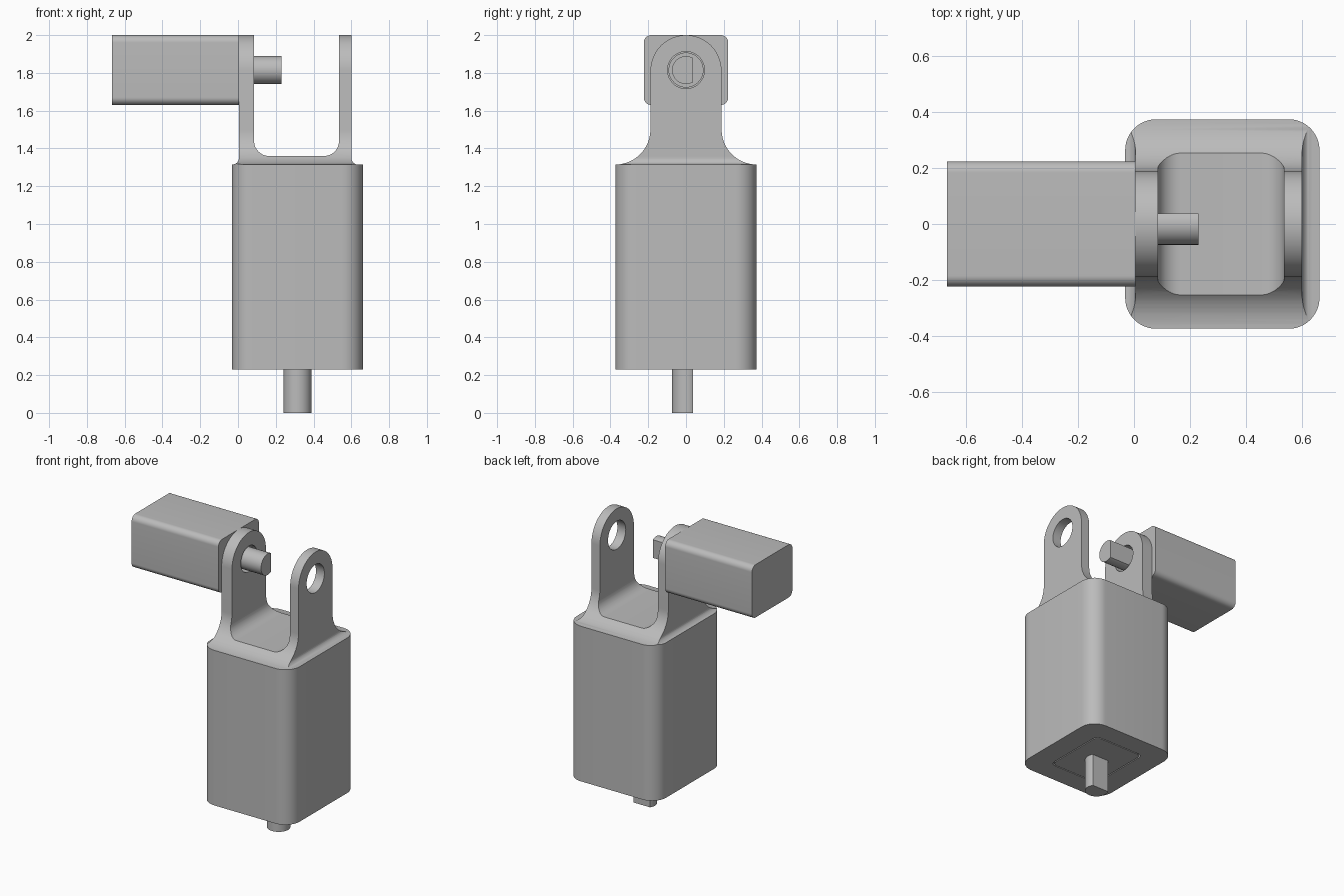
import bpy, math
from mathutils import Vector

if "Cube" in bpy.data.objects:
    bpy.data.objects.remove(bpy.data.objects["Cube"])

grey = bpy.data.materials.new("plain_grey")
grey.use_nodes = True
colour = (0.5, 0.5, 0.5, 1)
grey.diffuse_color = colour
grey.node_tree.nodes["Principled BSDF"].inputs["Base Color"].default_value = colour


def arc(u, v, r, start, end, n=12):
    """Points on a circular arc, angles in degrees."""
    angles = [math.radians(start + (end - start) * i / n) for i in range(n + 1)]
    return [(u + r * math.cos(a), v + r * math.sin(a)) for a in angles]


def circle(u, v, r, n=48):
    return arc(u, v, r, 0, 360, n)[:-1]


def rounded(u, v, w, h, r):
    """Rounded rectangle profile centred on u, v."""
    a, b = w / 2 - r, h / 2 - r
    return (arc(u + a, v + b, r, 0, 90) + arc(u - a, v + b, r, 90, 180)
            + arc(u - a, v - b, r, 180, 270) + arc(u + a, v - b, r, 270, 360))


def d_shape(u, v, r, flat):
    """Circle with its +u side cut flat."""
    t = math.degrees(math.acos(flat / r))
    return arc(u, v, r, t, 360 - t, 32)


def prism(name, profile, axis, lo, hi):
    """Extrude a profile along x (y,z), y (x,z) or z (x,y)."""
    place = {"x": lambda u, v, t: (t, u, v),
             "y": lambda u, v, t: (u, t, v),
             "z": lambda u, v, t: (u, v, t)}[axis]
    n = len(profile)
    verts = [Vector(place(u, v, t)) for t in (lo, hi) for u, v in profile]
    faces = [tuple(range(n)), tuple(range(n, 2 * n))]
    faces += [(i, (i + 1) % n, n + (i + 1) % n, n + i) for i in range(n)]
    mesh = bpy.data.meshes.new(name)
    mesh.from_pydata(verts, [], faces)
    mesh.materials.append(grey)
    obj = bpy.data.objects.new(name, mesh)
    bpy.context.collection.objects.link(obj)
    activate(obj)
    bpy.ops.object.mode_set(mode="EDIT")
    bpy.ops.mesh.select_all(action="SELECT")
    bpy.ops.mesh.normals_make_consistent(inside=False)
    bpy.ops.object.mode_set(mode="OBJECT")
    return obj


def activate(obj):
    bpy.ops.object.select_all(action="DESELECT")
    obj.select_set(True)
    bpy.context.view_layer.objects.active = obj


def combine(obj, tool, operation):
    """Apply a boolean and discard the tool."""
    mod = obj.modifiers.new("boolean", "BOOLEAN")
    mod.operation, mod.solver, mod.object = operation, "EXACT", tool
    activate(obj)
    bpy.ops.object.modifier_apply(modifier=mod.name)
    bpy.data.objects.remove(tool)


CX, AXLE = 0.315, 1.815
BASE, SHOULDER = 0.23, 1.315
footprint = rounded(CX, 0, 0.693, 0.747, 0.11)

# Lower housing with a pocket for its motor
housing = prism("housing", footprint, "z", BASE, SHOULDER)
combine(housing, prism("pocket", rounded(CX, 0, 0.384, 0.464, 0.04), "z", 0.1, 0.9), "DIFFERENCE")

# Fork: side silhouette with round top and flared foot
half = 0.188
side = (arc(0.3735, 1.5, 0.185, 270, 180, 16) + arc(0, 2 - half, half, 0, 180, 32)
        + arc(-0.3735, 1.5, 0.185, 360, 270, 16))
fork = prism("fork", side, "x", -0.1, 0.7)

# Front silhouette of the fork: two arms joined by a filleted slot
front = (arc(-0.03, 1.35, 0.035, 270, 360, 8) + [(0.005, 2.1), (0.085, 2.1)]
         + arc(0.165, 1.44, 0.08, 180, 270) + arc(0.455, 1.44, 0.08, 270, 360)
         + [(0.535, 2.1), (0.6, 2.1)] + arc(0.635, 1.35, 0.035, 180, 270, 8))
combine(fork, prism("front_cut", front, "y", -0.5, 0.5), "INTERSECT")
combine(fork, prism("plan_cut", footprint, "z", 1.2, 2.2), "INTERSECT")

# Axle holes, the outer arm having the larger one
for lo, hi, radius in ((-0.1, 0.3, 0.09), (0.4, 0.7, 0.098)):
    combine(fork, prism("hole", circle(0, AXLE, radius), "x", lo, hi), "DIFFERENCE")

# Two identical motors with flattened shafts
parts = [
    housing, fork,
    prism("upper_motor", rounded(0, AXLE, 0.447, 0.37, 0.04), "x", -0.667, 0.005),
    prism("upper_shaft", d_shape(0, AXLE, 0.074, 0.038), "x", 0, 0.23),
    prism("lower_motor", rounded(CX, 0, 0.37, 0.45, 0.04), "z", BASE, 0.9),
]
shaft = [(CX + v, u) for u, v in d_shape(0, 0, 0.074, 0.038)]
parts.append(prism("lower_shaft", shaft, "z", 0, BASE + 0.01))

for obj in parts:
    activate(obj)
    bpy.ops.object.shade_smooth_by_angle(angle=math.radians(30))
